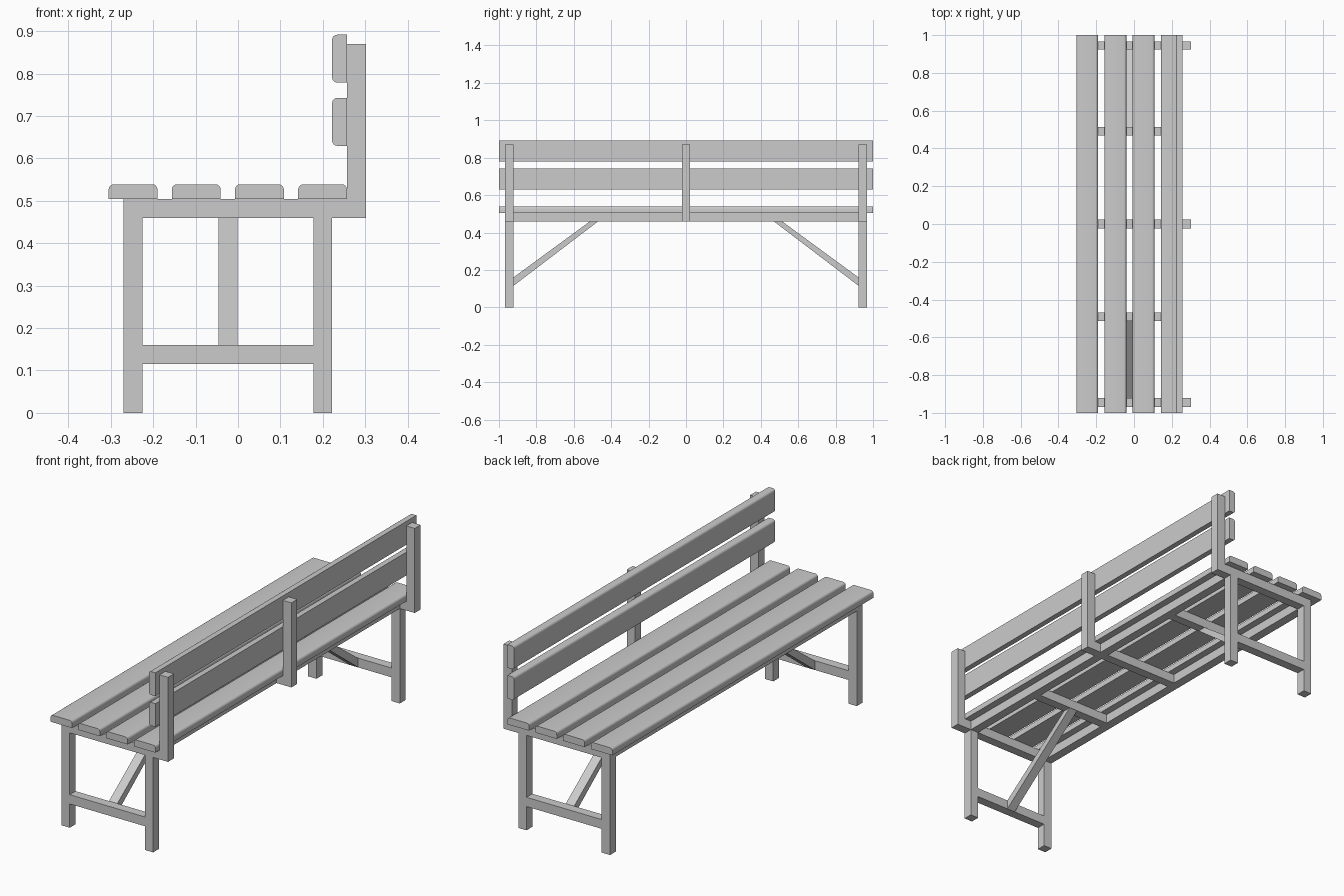
import bpy, bmesh, math

if "Cube" in bpy.data.objects:
    bpy.data.objects.remove(bpy.data.objects["Cube"])

grey = bpy.data.materials.new("plain_grey")
grey.diffuse_color = (0.6, 0.6, 0.6, 1)
grey.use_nodes = True
grey.node_tree.nodes["Principled BSDF"].inputs["Base Color"].default_value = grey.diffuse_color


def prism(name, pts, plane, a, b):
    """Extrude a 2D profile ('xz' along y, 'yz' along x) from a to b."""
    bm = bmesh.new()

    def put(u, v, d):
        return bm.verts.new((u, d, v) if plane == "xz" else (d, u, v))

    ends = [[put(u, v, d) for u, v in pts] for d in (a, b)]
    n = len(pts)
    for ring in ends:
        bm.faces.new(ring)
    for i in range(n):
        j = (i + 1) % n
        bm.faces.new((ends[0][i], ends[0][j], ends[1][j], ends[1][i]))
    bmesh.ops.recalc_face_normals(bm, faces=bm.faces)
    me = bpy.data.meshes.new(name)
    bm.to_mesh(me)
    bm.free()
    me.materials.append(grey)
    ob = bpy.data.objects.new(name, me)
    bpy.context.collection.objects.link(ob)
    return ob


def box(name, x, y, z):
    return prism(name, [(x[0], z[0]), (x[1], z[0]), (x[1], z[1]), (x[0], z[1])],
                 "xz", y[0], y[1])


def slat_profile(w, t, r=0.012, steps=4):
    """Board section: flat base on v = 0, two rounded corners on v = t."""
    pts = [(0, 0), (w, 0)]
    for cx, start in ((w - r, 0), (r, 90)):
        for i in range(steps + 1):
            a = math.radians(start + 90 * i / steps)
            pts.append((cx + r * math.cos(a), t - r + r * math.sin(a)))
    return pts


def smooth(ob):
    bpy.ops.object.select_all(action="DESELECT")
    ob.select_set(True)
    bpy.context.view_layer.objects.active = ob
    bpy.ops.object.shade_smooth_by_angle(angle=math.radians(35))


FRONT, BACK = (-0.27, -0.225), (0.178, 0.222)   # leg and rail depths
BEAM = (0.46, 0.505)                            # seat frame height
W = 0.0225                                      # half timber width

# Seat boards, rounded on top
for i in range(4):
    x0 = -0.305 + i * 0.149
    smooth(prism("seat_slat", [(x0 + u, BEAM[1] + v) for u, v in slat_profile(0.115, 0.034)],
                 "xz", -1, 1))

# Backrest boards, rounded on the sitting side
for z0 in (0.63, 0.779):
    smooth(prism("back_slat", [(0.257 - v, z0 + u) for u, v in slat_profile(0.113, 0.035)],
                 "xz", -1, 1))

# Backrest posts
for y in (-0.945, 0, 0.945):
    box("back_post", (0.257, 0.302), (y - W, y + W), (0.46, 0.87))

# Long rails under the seat
for x in (FRONT, BACK):
    box("seat_rail", x, (-0.9225, 0.9225), BEAM)

# Middle crossbeams and the stub that carries the centre post
for y in (-0.49, 0, 0.49):
    box("crossbeam", (FRONT[1], BACK[0]), (y - W, y + W), BEAM)
box("post_stub", (BACK[1], 0.257), (-W, W), BEAM)

# End frames with diagonal braces
for s in (-1, 1):
    y = (s * 0.945 - W, s * 0.945 + W)
    box("end_beam", (FRONT[0], 0.257), y, BEAM)
    for x in (FRONT, BACK):
        box("leg", x, y, (0, 0.46))
    box("stretcher", (FRONT[1], BACK[0]), y, (0.115, 0.16))
    prism("brace", [(s * 0.9225, 0.115), (s * 0.9225, 0.16), (s * 0.513, 0.46), (s * 0.469, 0.46)],
          "yz", -0.046, -0.001)
